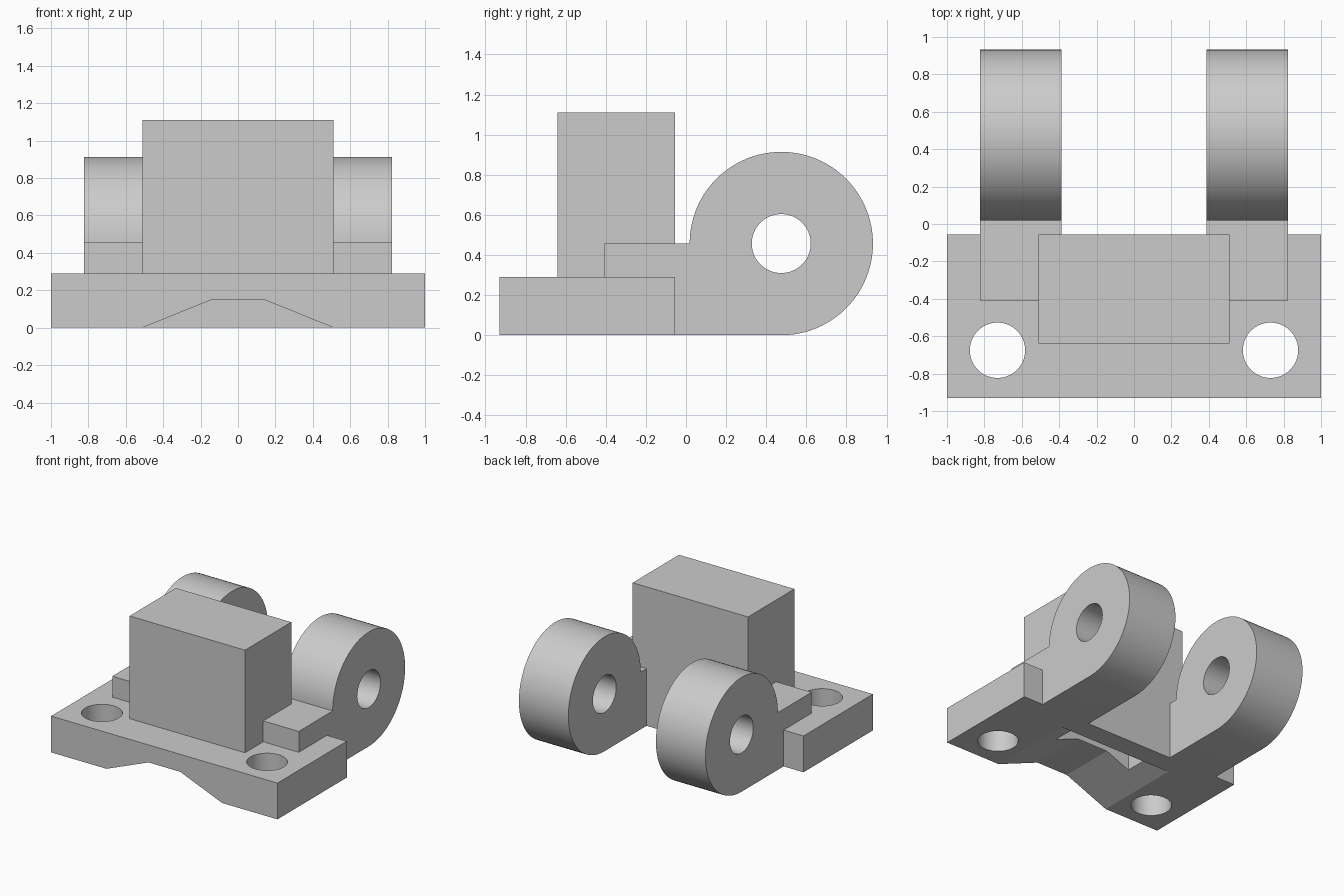
import bpy, bmesh, math

cube = bpy.data.objects.get("Cube")
if cube:
    bpy.data.objects.remove(cube, do_unlink=True)

grey = bpy.data.materials.new("plain grey")
grey.use_nodes = True
colour = (0.6, 0.6, 0.6, 1)
grey.diffuse_color = colour
grey.node_tree.nodes["Principled BSDF"].inputs["Base Color"].default_value = colour

WALL = 0.165
BACK, BLOCK_FRONT, FRONT = -0.055, -0.64, -0.93
BLOCK_X, TOP, PLATE_Z = 0.51, 1.11, 0.29
HUB_Y, HUB_R, BORE = 0.475, 0.457, 0.147


def prism(name, outline, start, end, axis):
    """Extrude an outline along x (points y,z), y (points x,z) or z (points x,y)."""
    place = {"x": lambda a, b, t: (t, a, b),
             "y": lambda a, b, t: (a, t, b),
             "z": lambda a, b, t: (a, b, t)}[axis]
    bm = bmesh.new()
    rings = [[bm.verts.new(place(a, b, t)) for a, b in outline] for t in (start, end)]
    for ring in rings:
        bm.faces.new(ring)
    n = len(outline)
    for i in range(n):
        j = (i + 1) % n
        bm.faces.new((rings[0][i], rings[0][j], rings[1][j], rings[1][i]))
    bmesh.ops.recalc_face_normals(bm, faces=bm.faces)
    mesh = bpy.data.meshes.new(name)
    bm.to_mesh(mesh)
    bm.free()
    mesh.materials.append(grey)
    obj = bpy.data.objects.new(name, mesh)
    bpy.context.collection.objects.link(obj)
    return obj


def box(name, x0, x1, y0, y1, z0, z1):
    return prism(name, [(x0, y0), (x1, y0), (x1, y1), (x0, y1)], z0, z1, "z")


def arc(cx, cy, r, start, end, steps):
    return [(cx + r * math.cos(start + (end - start) * i / steps),
             cy + r * math.sin(start + (end - start) * i / steps)) for i in range(steps + 1)]


def circle(cx, cy, r):
    return arc(cx, cy, r, 0, math.tau, 64)[:-1]


def cut(obj, cutters):
    for c in cutters:
        mod = obj.modifiers.new("cut", "BOOLEAN")
        mod.operation, mod.solver, mod.object = "DIFFERENCE", "EXACT", c
    bpy.context.view_layer.update()
    evaluated = obj.evaluated_get(bpy.context.evaluated_depsgraph_get())
    mesh = bpy.data.meshes.new_from_object(evaluated)
    obj.modifiers.clear()
    obj.data = mesh


# Cutters: tapered channel under the plate, hollow inside the block, holes
channel = prism("channel_cutter", [(-0.54, -0.012), (-0.14, 0.15), (0.14, 0.15), (0.54, -0.012)],
                FRONT - 0.1, BACK - WALL, "y")
pocket = box("pocket_cutter", WALL - BLOCK_X, BLOCK_X - WALL,
             BLOCK_FRONT + WALL, BACK - WALL, -0.1, TOP - WALL)
bolts = [prism("bolt_cutter", circle(s * 0.73, -0.675, 0.148), -0.2, 0.6, "z") for s in (-1, 1)]
bore = prism("bore_cutter", circle(HUB_Y, HUB_R, BORE), -1.2, 1.2, "x")

# Base plate with two bolt holes
plate = box("base_plate", -1, 1, FRONT, BACK, 0, PLATE_Z)
cut(plate, [channel, pocket] + bolts)

# Hollow upright block, reaching down to the floor at the back
block = box("upright_block", -BLOCK_X, BLOCK_X, BLOCK_FRONT, BACK, 0, TOP)
cut(block, [channel, pocket])

# Hinge arms with round, bored ends
profile = [(-0.41, 0)] + arc(HUB_Y, HUB_R, HUB_R, -math.pi / 2, math.pi, 72) + [(-0.41, HUB_R)]
arms = []
for side, s in (("right", -1), ("left", 1)):
    arm = prism(side + "_hinge_arm", profile, s * 0.387, s * 0.824, "x")
    cut(arm, [channel, bore])
    arms.append(arm)

for c in [channel, pocket, bore] + bolts:
    bpy.data.objects.remove(c, do_unlink=True)
bpy.context.view_layer.update()

# Smooth the round surfaces, keep the edges sharp
bpy.ops.object.select_all(action="DESELECT")
for o in arms + [plate]:
    o.select_set(True)
bpy.context.view_layer.objects.active = plate
bpy.ops.object.shade_smooth_by_angle(angle=math.radians(20))
